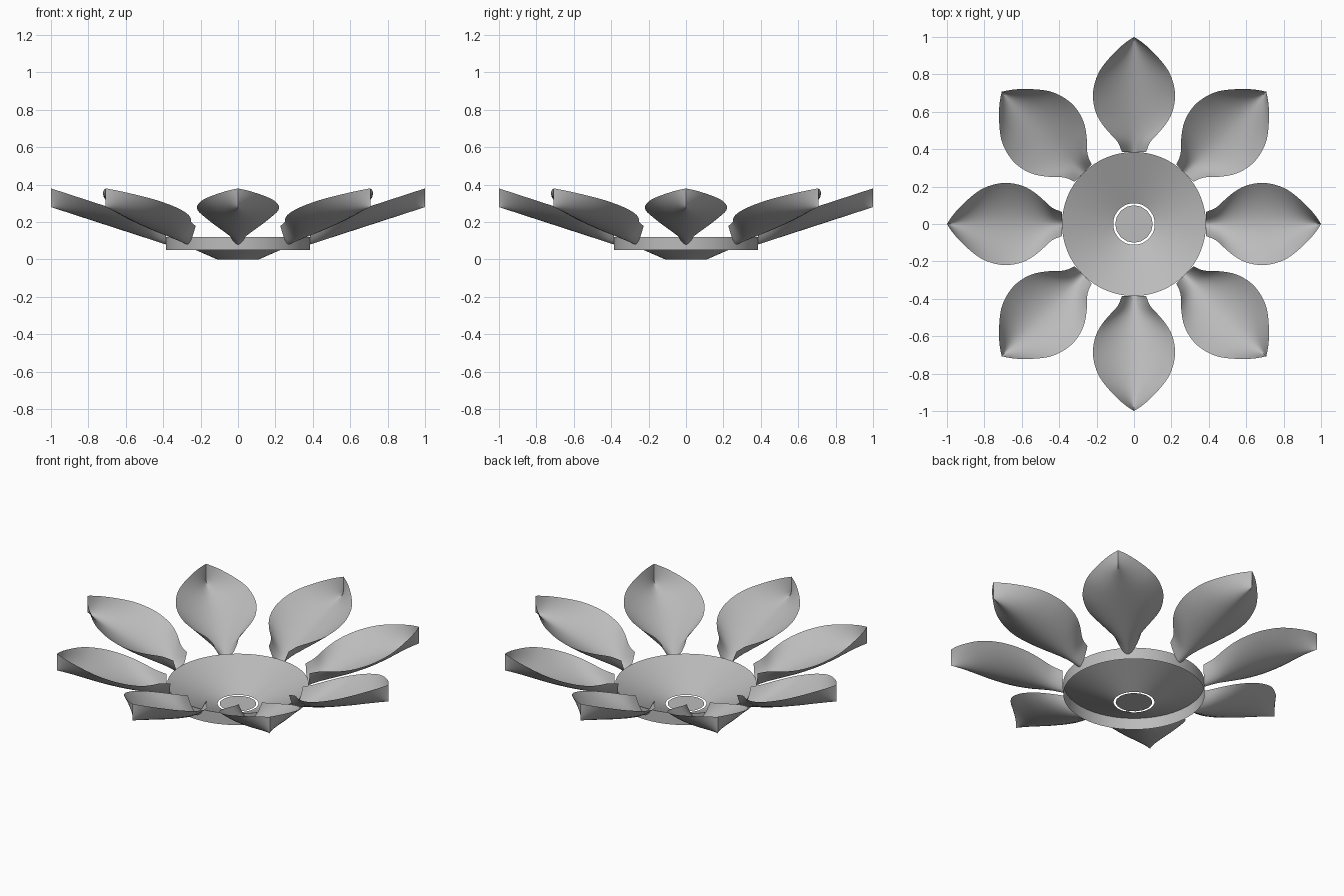
import bpy, bmesh
from math import cos, sin, pi, radians

old = bpy.data.objects.get("Cube")
if old:
    bpy.data.objects.remove(old, do_unlink=True)

# Single grey finish
grey = bpy.data.materials.new("grey_metal")
grey.use_nodes = True
GREY = (0.5, 0.5, 0.5, 1)
grey.diffuse_color = GREY
grey.node_tree.nodes["Principled BSDF"].inputs["Base Color"].default_value = GREY


def grid_object(name, rows, closed=False, angle=40):
    """Skin rows of points with quads."""
    bm = bmesh.new()
    grid = [[bm.verts.new(p) for p in row] for row in rows]
    for a, b in zip(grid, grid[1:]):
        n = len(a)
        for i in range(n if closed else n - 1):
            j = (i + 1) % n
            bm.faces.new((a[i], a[j], b[j], b[i]))
    bmesh.ops.remove_doubles(bm, verts=bm.verts, dist=0.0002)
    mesh = bpy.data.meshes.new(name)
    bm.to_mesh(mesh)
    bm.free()
    mesh.materials.append(grey)
    ob = bpy.data.objects.new(name, mesh)
    bpy.context.collection.objects.link(ob)
    bpy.ops.object.select_all(action='DESELECT')
    ob.select_set(True)
    bpy.context.view_layer.objects.active = ob
    bpy.ops.object.shade_smooth_by_angle(angle=radians(angle))
    return ob


def ring(r, z, n):
    return [(r * cos(2 * pi * i / n), r * sin(2 * pi * i / n), z) for i in range(n)]


# Conical dish with a hanging outer skirt
grid_object("dish", [ring(0.111, 0, 64), ring(0.385, 0.12, 64), ring(0.385, 0.05, 64)], True)

# Loose floor disc, separated from the dish by a narrow gap
grid_object("floor_disc", [ring(0.0001, 0, 16), ring(0.1, 0, 16)], True)

# Petal half-width along its length
OUTLINE = [(0.385, 0.065), (0.44, 0.088), (0.5, 0.143), (0.56, 0.187), (0.62, 0.211),
           (0.69, 0.22), (0.76, 0.208), (0.82, 0.183), (0.88, 0.138), (0.94, 0.08),
           (0.975, 0.038), (1.0, 0.0)]
DEPTH, SLOPE, STEPS = 0.1, 0.325, 8


def smooth_outline(points, sub=3):
    """Catmull-Rom refinement of the outline."""
    out = []
    for i in range(len(points) - 1):
        p0, p1 = points[max(i - 1, 0)], points[i]
        p2, p3 = points[i + 1], points[min(i + 2, len(points) - 1)]
        for k in range(sub):
            t = k / sub
            out.append([0.5 * (2 * b + (c - a) * t + (2 * a - 5 * b + 4 * c - d) * t ** 2
                               + (3 * b - a - 3 * c + d) * t ** 3)
                        for a, b, c, d in zip(p0, p1, p2, p3)])
    return out + [points[-1]]


# Eight cupped petals rising outwards, each ending in an upright pointed bow
rows = []
for r, w in smooth_outline(OUTLINE):
    keel = 0.08 + (r - 0.385) * SLOPE
    rows.append([(r, w * t / STEPS, keel + DEPTH * abs(t / STEPS) ** 1.8)
                 for t in range(-STEPS, STEPS + 1)])
for k in range(8):
    petal = grid_object(f"petal_{k + 1}", rows, angle=50)
    petal.rotation_euler.z = k * pi / 4
